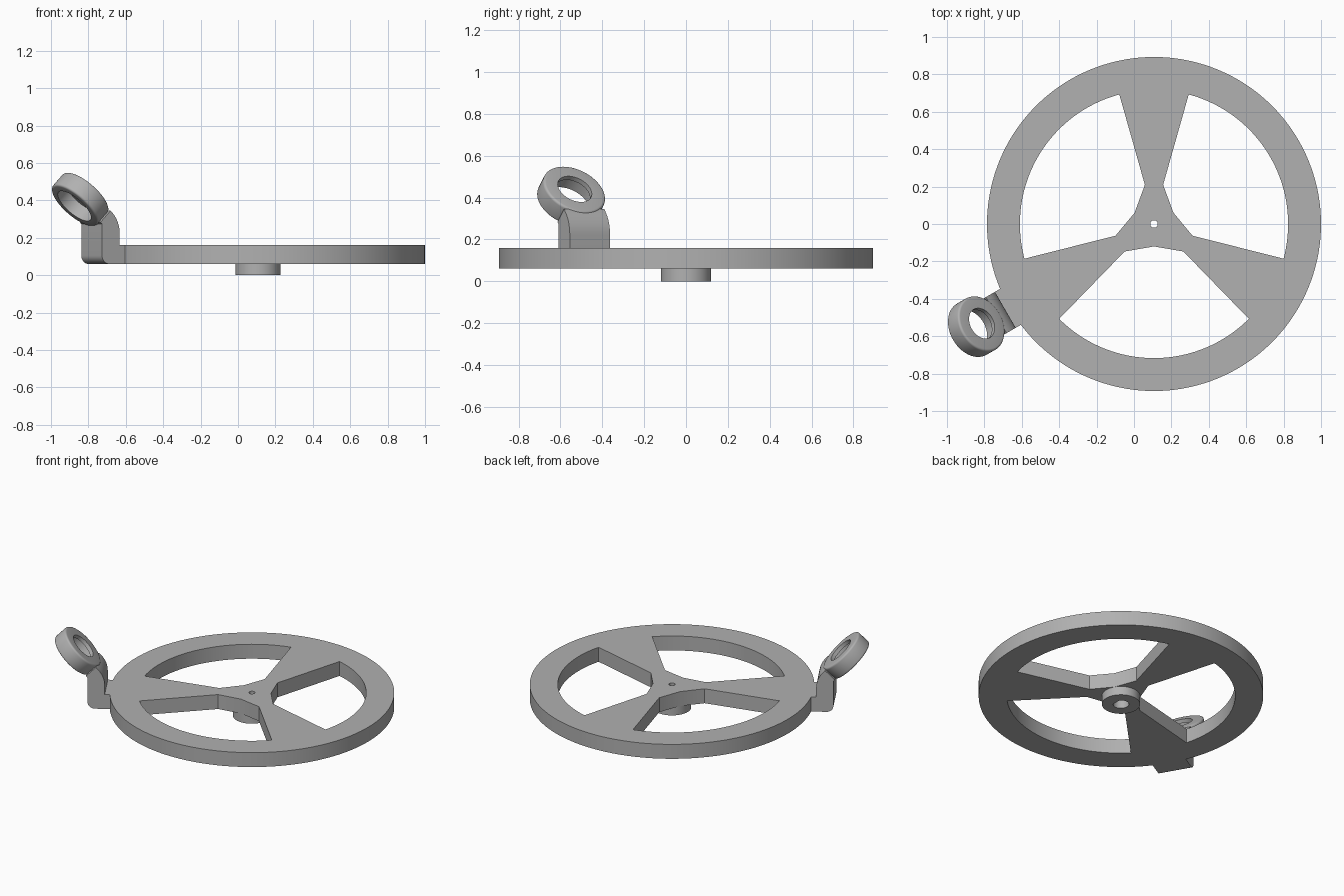
import bpy
import bmesh
from math import cos, sin, pi, radians
from mathutils import Matrix, Vector

if "Cube" in bpy.data.objects:
    bpy.data.objects.remove(bpy.data.objects["Cube"], do_unlink=True)

GREY = bpy.data.materials.new("plain_grey")
GREY.use_nodes = True
GREY.diffuse_color = (0.44, 0.44, 0.44, 1)
GREY.node_tree.nodes["Principled BSDF"].inputs["Base Color"].default_value = (0.44, 0.44, 0.44, 1)

AXLE = Vector((0.107, 0, 0))


def finish(obj):
    bpy.ops.object.select_all(action="DESELECT")
    obj.select_set(True)
    bpy.context.view_layer.objects.active = obj
    if obj.type == "CURVE":
        bpy.ops.object.convert(target="MESH")
        obj = bpy.context.object
    bm = bmesh.new()
    bm.from_mesh(obj.data)
    bmesh.ops.remove_doubles(bm, verts=bm.verts, dist=0.0001)
    bmesh.ops.recalc_face_normals(bm, faces=bm.faces)
    bm.to_mesh(obj.data)
    bm.free()
    obj.data.materials.clear()
    obj.data.materials.append(GREY)
    bpy.ops.object.shade_smooth_by_angle(angle=radians(30))
    return obj


def prism(name, loops, depth, matrix):
    """Filled outline with holes, extruded evenly about its own plane."""
    curve = bpy.data.curves.new(name, "CURVE")
    curve.dimensions = "2D"
    curve.fill_mode = "BOTH"
    curve.extrude = depth / 2
    for loop in loops:
        spline = curve.splines.new("POLY")
        spline.points.add(len(loop) - 1)
        for point, (x, y) in zip(spline.points, loop):
            point.co = (x, y, 0, 1)
        spline.use_cyclic_u = True
    obj = bpy.data.objects.new(name, curve)
    bpy.context.collection.objects.link(obj)
    obj.matrix_world = matrix
    return finish(obj)


def arc(radius, start, end, steps, centre=(0, 0)):
    angles = [radians(start + (end - start) * i / steps) for i in range(steps + 1)]
    return [(centre[0] + radius * cos(a), centre[1] + radius * sin(a)) for a in angles]


def circle(radius, steps):
    return arc(radius, 0, 360, steps)[:-1]


def turned(loop, degrees):
    c, s = cos(radians(degrees)), sin(radians(degrees))
    return [(x * c - y * s, x * s + y * c) for x, y in loop]


# Wheel plate: rim, three flared spokes and a pin hole
window = arc(0.717, -135, -45, 40) + [(0.157, -0.147), (0, -0.12), (-0.157, -0.147)]
windows = [turned(window, k * 120) for k in range(3)]
prism("wheel_plate", [circle(0.893, 144), *windows, circle(0.02, 24)], 0.1,
      Matrix.Translation(AXLE + Vector((0, 0, 0.11))))

# Hub below the plate with a flat-sided shaft socket
prism("shaft_hub", [circle(0.12, 64), arc(0.05, 40, 320, 28)], 0.06,
      Matrix.Translation(AXLE + Vector((0, 0, 0.03))))

# Bent arm, drawn in the plane of radius and height
out = Vector((-cos(pi / 6), -sin(pi / 6), 0))
up = Vector((0, 0, 1))
side = out.cross(up)
centre = Vector((1.098, 0.405))
along = Vector((1, 1)).normalized()
normal = Vector((-1, 1)).normalized()
neck = centre - 0.13 * along
tip_in, tip_out = neck + 0.045 * normal, neck - 0.042 * normal

bend = []
a, b, c = Vector((0.918, 0.22)), Vector((0.918, 0.289)), Vector((0.967, 0.338))
for i in range(9):
    t = 1 - i / 8
    bend.append(tuple(a * (1 - t) ** 2 + b * 2 * t * (1 - t) + c * t * t))

profile = [(0.885, 0.06)] + arc(0.045, -90, 0, 8, (0.982, 0.105))
profile += [(1.027, 0.274), tuple(tip_out), tuple(tip_in)]
profile += bend + [(0.918, 0.16), (0.885, 0.16)]

arm_frame = Matrix((out, up, side)).transposed().to_4x4()
arm_frame.translation = AXLE
prism("bent_arm", [profile], 0.222, arm_frame)

# Tilted eye ring: stepped bore and softened outer edges
half, outer, bore, lip, soft = 0.05, 0.158, 0.113, 0.087, 0.012
section = [(bore, -half)]
section += arc(soft, -90, 0, 4, (outer - soft, -half + soft))
section += arc(soft, 0, 90, 4, (outer - soft, half - soft))
section += [(lip, half), (lip, half - 0.025), (bore, half - 0.025)]

bm = bmesh.new()
verts = [bm.verts.new((r, 0, z)) for r, z in section]
edges = [bm.edges.new((verts[i - 1], verts[i])) for i in range(len(verts))]
bmesh.ops.spin(bm, geom=verts + edges, cent=(0, 0, 0), axis=(0, 0, 1),
               angle=2 * pi, steps=64, use_duplicate=False)
mesh = bpy.data.meshes.new("eye_ring")
bm.to_mesh(mesh)
bm.free()
ring = bpy.data.objects.new("eye_ring", mesh)
bpy.context.collection.objects.link(ring)
slope = out * along.x + up * along.y
facing = out * normal.x + up * normal.y
ring_frame = Matrix((slope, facing.cross(slope), facing)).transposed().to_4x4()
ring_frame.translation = AXLE + out * centre.x + up * centre.y
ring.matrix_world = ring_frame
finish(ring)
